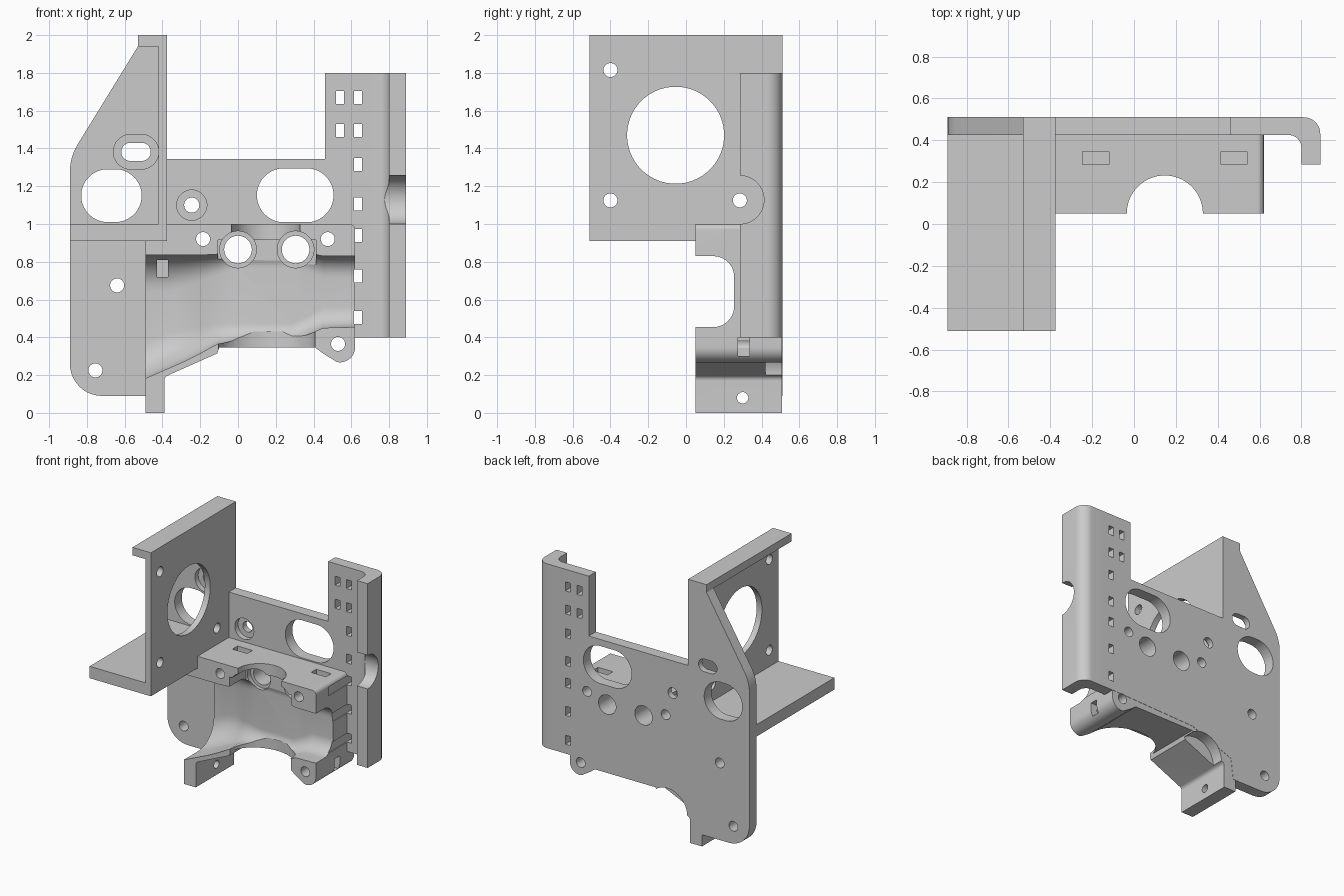
import bpy, bmesh, math
from mathutils import Vector

old = bpy.data.objects.get("Cube")
if old:
    bpy.data.objects.remove(old)

grey = bpy.data.materials.new("plain_grey")
grey.use_nodes = True
COLOUR = (0.6, 0.6, 0.6, 1)
grey.diffuse_color = COLOUR
grey.node_tree.nodes["Principled BSDF"].inputs["Base Color"].default_value = COLOUR

PLACE = {"x": lambda a, b, t: (t, a, b),
         "y": lambda a, b, t: (a, t, b),
         "z": lambda a, b, t: (a, b, t)}


def loft(name, rings):
    """Skin matching rings of points and cap both ends."""
    bm = bmesh.new()
    loops = [[bm.verts.new(p) for p in ring] for ring in rings]
    n = len(loops[0])
    for one, two in zip(loops, loops[1:]):
        for i in range(n):
            j = (i + 1) % n
            bm.faces.new((one[i], one[j], two[j], two[i]))
    bm.faces.new(loops[0])
    bm.faces.new(loops[-1])
    bmesh.ops.recalc_face_normals(bm, faces=bm.faces)
    mesh = bpy.data.meshes.new(name)
    bm.to_mesh(mesh)
    bm.free()
    mesh.materials.append(grey)
    ob = bpy.data.objects.new(name, mesh)
    bpy.context.collection.objects.link(ob)
    return ob


def fillet(points, steps=10):
    """Round each (a, b, radius) corner of an outline."""
    out = []
    for i, (a, b, *r) in enumerate(points):
        p = Vector((a, b))
        if not r:
            out.append(p)
            continue
        u = (Vector(points[i - 1][:2]) - p).normalized()
        v = (Vector(points[(i + 1) % len(points)][:2]) - p).normalized()
        half = math.acos(u.dot(v)) / 2
        reach = r[0] / math.tan(half)
        centre = p + (u + v).normalized() * (r[0] / math.sin(half))
        start, end = p + u * reach - centre, p + v * reach - centre
        sweep = math.pi - 2 * half
        for k in range(steps + 1):
            t = sweep * k / steps
            arm = (start * math.sin(sweep - t) + end * math.sin(t)) / math.sin(sweep)
            out.append(centre + arm)
    return out


def extrude(name, axis, points, lo, hi):
    pts = fillet(points)
    return loft(name, [[PLACE[axis](p[0], p[1], t) for p in pts] for t in (lo, hi)])


def box(axis, a, b, w, h, lo, hi):
    pts = [(a - w / 2, b - h / 2), (a + w / 2, b - h / 2),
           (a + w / 2, b + h / 2), (a - w / 2, b + h / 2)]
    return extrude("cutter", axis, pts, lo, hi)


def hole(axis, a, b, r, lo, hi, stretch=0.0, squash=1.0):
    """Round or slot-shaped cutter; stretch is half the straight length."""
    pts = []
    for k in range(48):
        t = 2 * math.pi * (k + 0.5) / 48
        c = math.cos(t)
        pts.append((a + r * c + math.copysign(stretch, c), b + r * squash * math.sin(t)))
    return extrude("cutter", axis, pts, lo, hi)


def cut(ob, cutters):
    for c in cutters:
        c.hide_render = True
        m = ob.modifiers.new("cut", "BOOLEAN")
        m.operation, m.solver, m.object = "DIFFERENCE", "EXACT", c
    bpy.context.view_layer.update()
    dg = bpy.context.evaluated_depsgraph_get()
    mesh = bpy.data.meshes.new_from_object(ob.evaluated_get(dg))
    ob.modifiers.clear()
    ob.data = mesh


FRONT, BACK = 0.425, 0.51

# Back plate with slanted left edge and raised right tab
plate = extrude("back_plate", "y", [
    (-0.89, 0.09, 0.17), (-0.47, 0.09), (-0.45, 0.25), (-0.1, 0.38), (0.6, 0.4),
    (0.7, 0.4), (0.7, 1.8), (0.46, 1.8), (0.46, 1.345), (-0.375, 1.345),
    (-0.375, 2.0), (-0.53, 2.0), (-0.53, 1.94), (-0.89, 1.355, 0.28)], FRONT, BACK)

# Right hooked flange
flange = extrude("hooked_flange", "z", [
    (0.7, BACK), (0.89, BACK, 0.08), (0.89, 0.285), (0.8, 0.285),
    (0.8, FRONT, 0.06), (0.7, FRONT)], 0.4, 1.8)
cut(flange, [hole("x", 0.285, 1.128, 0.128, 0.65, 1.0)])

# Motor mount: upright plate, shelf and top lip
mount = extrude("upright_mount", "y", [
    (-0.89, 0.91), (-0.375, 0.91), (-0.375, 2.0), (-0.53, 2.0),
    (-0.53, 1.94), (-0.42, 1.94), (-0.42, 1.0), (-0.89, 1.0)], -BACK, FRONT)
cut(mount, [hole("x", -0.055, 1.47, 0.257, -0.5, -0.3)]
    + [hole("x", y, z, 0.037, -0.5, -0.3)
       for y, z in [(-0.4, 1.815), (-0.4, 1.125), (0.285, 1.125)]])

# Carrier block with foot and rounded lower boss
block = extrude("carrier_block", "y", [
    (-0.49, 0), (-0.39, 0), (-0.39, 0.19, 0.03), (-0.11, 0.315), (-0.1, 0.345),
    (0.41, 0.345), (0.45, 0.315, 0.03), (0.53, 0.265, 0.05), (0.62, 0.28, 0.08),
    (0.62, 1.0, 0.03), (-0.49, 1.0)], 0.05, BACK - 0.002)

# Lofted pocket: x, depth, floor, ceiling, corner radius
rings = []
for x, depth, low, high, r in [
        (-0.52, 0.41, 0.17, 0.835, 0.19), (-0.37, 0.41, 0.235, 0.835, 0.19),
        (-0.28, 0.385, 0.275, 0.835, 0.17), (-0.2, 0.34, 0.315, 0.835, 0.14),
        (-0.11, 0.29, 0.365, 0.84, 0.11), (0.0, 0.26, 0.385, 0.86, 0.09),
        (0.29, 0.255, 0.385, 0.86, 0.09), (0.36, 0.255, 0.41, 0.85, 0.1),
        (0.45, 0.255, 0.45, 0.83, 0.11), (0.65, 0.255, 0.455, 0.83, 0.11)]:
    section = fillet([(-0.1, low), (depth, low, r), (depth, high, r), (-0.1, high)])
    rings.append([(x, p[0], p[1]) for p in section])
pocket = loft("cutter", rings)

# Openings shared by plate and block
shared = [hole("y", x, z, 0.037, -0.1, 0.7) for x, z in
          [(-0.64, 0.675), (-0.755, 0.225), (-0.185, 0.92), (0.475, 0.92), (0.53, 0.365)]]
shared += [hole("y", x, 0.865, 0.073, -0.1, 0.7) for x in (0.0, 0.305)]
shared += [box("y", 0.635, z, 0.042, 0.068, 0.2, 0.7)
           for z in (1.67, 1.495, 1.315, 1.105, 0.94, 0.725, 0.505)]
shared.append(hole("y", -0.2, 0.2, 0.165, 0.42, 0.7))

cut(plate, shared
    + [box("y", 0.54, z, 0.042, 0.068, 0.2, 0.7) for z in (1.67, 1.495)]
    + [hole("y", -0.67, 1.15, 0.14, 0.2, 0.7, 0.02),
       hole("y", 0.303, 1.152, 0.143, 0.2, 0.7, 0.06),
       hole("y", -0.54, 1.382, 0.048, 0.2, 0.7, 0.03),
       hole("y", -0.54, 1.382, 0.092, 0.2, 0.465, 0.028),
       hole("y", -0.245, 1.1, 0.04, 0.2, 0.7),
       hole("y", -0.245, 1.1, 0.08, 0.2, 0.465)])

cut(block, shared + [
    pocket,
    # recess under the top shelf, and the front notches
    box("y", 0.153, 0.85, 0.52, 0.13, -0.1, 0.25),
    hole("z", 0.147, 0.05, 0.182, 0.7, 1.1),
    hole("z", 0.153, 0.05, 0.256, 0.25, 0.43, squash=0.8),
    # counterbores, nut slots and foot hole
    hole("y", 0.0, 0.865, 0.097, -0.1, 0.29),
    hole("y", 0.305, 0.865, 0.097, -0.1, 0.29),
    box("z", -0.183, 0.315, 0.125, 0.062, 0.87, 1.1),
    box("z", 0.478, 0.315, 0.125, 0.062, 0.87, 1.1),
    box("x", 0.306, 0.35, 0.062, 0.1, 0.5, 0.7),
    box("y", -0.4, 0.765, 0.06, 0.09, 0.2, 0.45),
    hole("x", 0.3, 0.08, 0.03, -0.6, -0.3)])

# Remove cutters, then smooth the curved parts
for ob in [o for o in bpy.data.objects if o.name.startswith("cutter")]:
    bpy.data.objects.remove(ob)
bpy.ops.object.select_all(action="DESELECT")
for ob in (plate, flange, mount, block):
    ob.select_set(True)
bpy.context.view_layer.objects.active = plate
bpy.ops.object.shade_smooth_by_angle(angle=math.radians(30))
